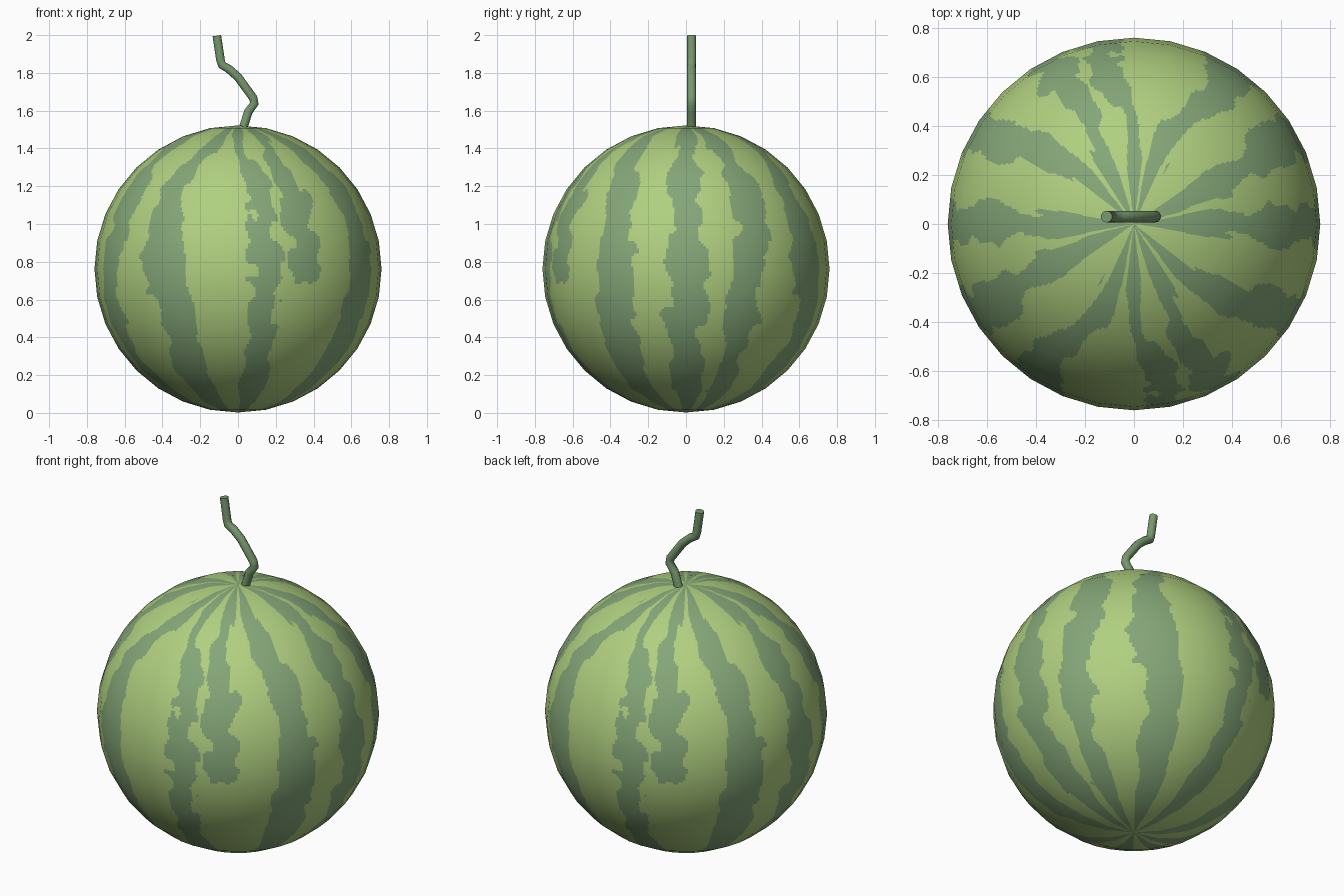
import bpy, bmesh, math
from mathutils import Vector, noise

if "Cube" in bpy.data.objects:
    bpy.data.objects.remove(bpy.data.objects["Cube"])

R, CZ = 0.76, 0.762


def material(name, rgb):
    m = bpy.data.materials.new(name)
    m.diffuse_color = (*rgb, 1)
    m.use_nodes = True
    m.node_tree.nodes["Principled BSDF"].inputs["Base Color"].default_value = m.diffuse_color
    return m


light = material("light green rind", (0.434, 0.631, 0.216))
dark = material("dark green stripe", (0.235, 0.385, 0.190))
stem_green = material("stem green", (0.185, 0.315, 0.155))

# Stripe rule: centre longitude and half width (degrees) at each height.
# Longitude 0 faces the front, 90 the right; the pattern repeats every 180.
HEIGHTS = (0.95, 0.8, 0.6, 0.3, 0.0, -0.3, -0.6, -0.85)
STRIPES = (
    ((-65, 9), (-65, 6), (-61, 8), (-61, 8), (-65, 6), (-65, 7), (-66, 6), (-66, 8)),
    ((-20, 8), (-25, 7), (-33, 8), (-33, 7), (-32, 12), (-26, 8), (-27, 8), (-28, 10)),
    ((0, 9), (3, 4), (10, 6), (10, 5), (11, 6), (10, 6), (11, 6), (11, 8)),
    ((24, 6), (21, 5), (27, 7), (27, 6), (28, 8), (24, -10), (24, -10), (24, -10)),
    ((46, 7), (52, 6), (57, 8), (60, 7), (61, 7), (58, 9), (57, 9), (58, 9)),
    ((90, 10), (90, 6), (89, 8), (89, 6), (91, 7), (90, 10), (90, 8), (92, 8)),
)


def sample(stripe, h):
    h = max(HEIGHTS[-1], min(HEIGHTS[0], h))
    for i in range(len(HEIGHTS) - 1):
        if h >= HEIGHTS[i + 1]:
            t = (HEIGHTS[i] - h) / (HEIGHTS[i] - HEIGHTS[i + 1])
            a, b = stripe[i], stripe[i + 1]
            return a[0] + (b[0] - a[0]) * t, a[1] + (b[1] - a[1]) * t


def is_dark(p):
    d = p.normalized()
    lon = math.atan2(d.x, -d.y)
    q = Vector((math.cos(2 * lon) * 2.6, math.sin(2 * lon) * 2.6, d.z * 4))
    wiggle = 4 * noise.noise(q * 1.3)
    swell = 5 * noise.noise(q * 2.2 + Vector((7, 3, 1)))
    for s in STRIPES:
        centre, half = sample(s, d.z)
        off = (math.degrees(lon) + wiggle - centre + 90) % 180 - 90
        if abs(off) < half + swell:
            return True
    return False


# Rind: 32 x 16 sphere, each flat face finely cut so the stripes can follow it
bm = bmesh.new()
bmesh.ops.create_uvsphere(bm, u_segments=32, v_segments=16, radius=R)
bmesh.ops.subdivide_edges(bm, edges=bm.edges[:], cuts=10, use_grid_fill=True)
for f in bm.faces:
    f.smooth = True
    f.material_index = int(is_dark(f.calc_center_median()))
mesh = bpy.data.meshes.new("melon_rind")
bm.to_mesh(mesh)
bm.free()
mesh.materials.append(light)
mesh.materials.append(dark)
mesh.normals_split_custom_set_from_vertices([v.co.normalized() for v in mesh.vertices])
rind = bpy.data.objects.new("melon_rind", mesh)
rind.location.z = CZ
bpy.context.collection.objects.link(rind)

# Stem: crooked round tube
path = ((0.018, 1.48), (0.055, 1.595), (0.087, 1.638), (0.08, 1.668), (0.0, 1.778),
        (-0.05, 1.822), (-0.085, 1.842), (-0.093, 1.87), (-0.112, 1.997))
curve = bpy.data.curves.new("stem", "CURVE")
curve.dimensions = "3D"
curve.bevel_depth = 0.024
curve.bevel_resolution = 3
curve.use_fill_caps = True
spline = curve.splines.new("POLY")
spline.points.add(len(path) - 1)
for pt, (x, z) in zip(spline.points, path):
    pt.co = (x, 0.03, z, 1)
spline.use_smooth = True
curve.materials.append(stem_green)
stem = bpy.data.objects.new("stem", curve)
bpy.context.collection.objects.link(stem)
